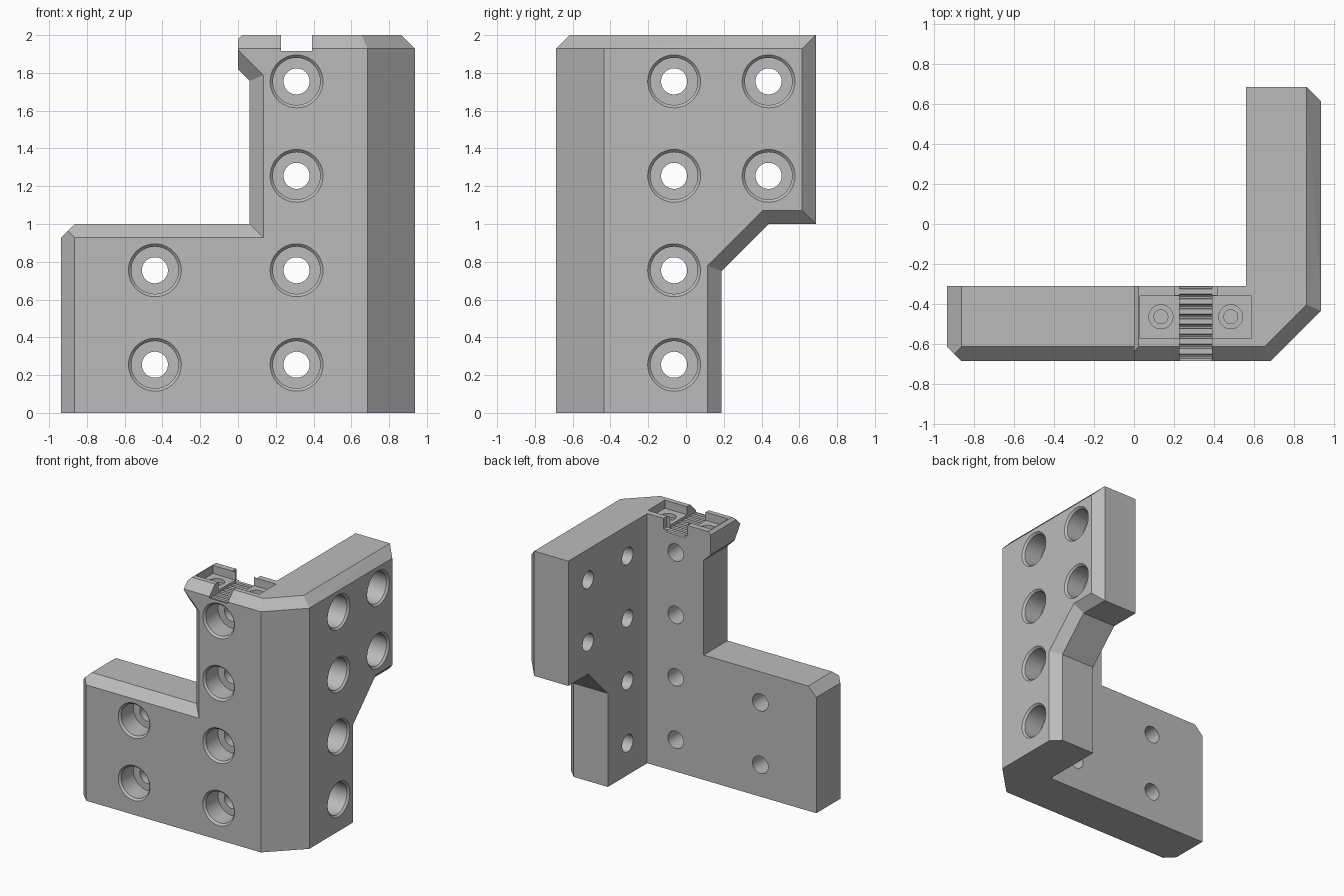
import bpy, bmesh, math
from mathutils import Vector, Matrix

old = bpy.data.objects.get("Cube")
if old:
    bpy.data.objects.remove(old, do_unlink=True)

X, Y, H, T, C = 0.937, 0.687, 2.0, 0.375, 0.072   # half sizes, height, wall, bevel
S = math.sqrt(0.5)
FRONT, RIGHT, TOP = (0, -1, 0), (1, 0, 0), (0, 0, 1)

grey = bpy.data.materials.new("plain_grey")
grey.use_nodes = True
grey.diffuse_color = (0.5, 0.5, 0.5, 1)
grey.node_tree.nodes["Principled BSDF"].inputs["Base Color"].default_value = (0.5, 0.5, 0.5, 1)


def to_object(bm, name):
    bmesh.ops.recalc_face_normals(bm, faces=bm.faces[:])
    mesh = bpy.data.meshes.new(name)
    bm.to_mesh(mesh)
    bm.free()
    mesh.materials.append(grey)
    obj = bpy.data.objects.new(name, mesh)
    bpy.context.collection.objects.link(obj)
    return obj


def add_box(bm, lo, hi):
    lo, hi = Vector(lo), Vector(hi)
    m = Matrix.Translation((lo + hi) / 2) @ Matrix.Diagonal((hi - lo).to_4d())
    bmesh.ops.create_cube(bm, size=1, matrix=m)


def cut(bm, point, normal):
    """Remove everything on the outer side of a plane and close the cut."""
    geom = bm.verts[:] + bm.edges[:] + bm.faces[:]
    res = bmesh.ops.bisect_plane(bm, geom=geom, plane_co=point, plane_no=normal, clear_outer=True)
    edges = [e for e in res["geom_cut"] if isinstance(e, bmesh.types.BMEdge) and e.is_boundary]
    if edges:
        bmesh.ops.contextual_create(bm, geom=edges)


def bevel_between(bm, a, pa, b, pb):
    """45 degree bevel of the edge where face a (through pa) meets face b (through pb)."""
    a, b = Vector(a), Vector(b)
    n = a + b
    # point lying on face a, and C inwards from face b
    p = a * a.dot(Vector(pa)) + b * (b.dot(Vector(pb)) - C)
    cut(bm, p, n)


def block(name, lo, hi, *cuts):
    bm = bmesh.new()
    add_box(bm, lo, hi)
    for point, normal in cuts:
        cut(bm, point, normal)
    # bevels shared by the whole bracket: corner, and the three top edges
    corner = Vector((S, -S, 0))
    at = Vector((0.685, -Y, 0))
    cut(bm, at, corner)
    bevel_between(bm, FRONT, (0, -Y, 0), TOP, (0, 0, H))
    bevel_between(bm, RIGHT, (X, 0, 0), TOP, (0, 0, H))
    bevel_between(bm, corner, at, TOP, (0, 0, H))
    return to_object(bm, name)


def boolean(target, tool, op):
    mod = target.modifiers.new(op, "BOOLEAN")
    mod.operation, mod.object, mod.solver = op, tool, "EXACT"
    bpy.context.view_layer.objects.active = target
    bpy.ops.object.modifier_apply(modifier=mod.name)
    bpy.data.objects.remove(tool, do_unlink=True)


def lathe(bm, profile, matrix, sides=48):
    """Closed solid turned around local z; profile is (radius, height) pairs."""
    rings = []
    for r, h in profile:
        rings.append([bm.verts.new(matrix @ Vector((r * math.cos(a), r * math.sin(a), h)))
                      for a in (math.tau * i / sides for i in range(sides))])
    for low, high in zip(rings, rings[1:]):
        for i in range(sides):
            j = (i + 1) % sides
            bm.faces.new((low[i], low[j], high[j], high[i]))
    bm.faces.new(rings[0])
    bm.faces.new(rings[-1])


BACK = -Y + T       # rear of the front wall
IN = X - T          # inner face of the side wall

# Front wall: low arm, tall column, flared head
bracket = block("corner_bracket", (0.062, -Y, 0), (X, BACK, H),
                ((0.062 + C, -Y, 0), (-1, -1, 0)))
arm = block("low_arm", (-X, -Y, 0), (0.5, BACK, 1),
            ((-X + C, -Y, 0), (-1, -1, 0)),
            ((0, -Y, 1 - C), (0, -1, 1)),
            ((-X, 0, 1 - C), (-1, 0, 1)))
head = block("flared_head", (0, -Y, 1.4), (0.5, BACK, H),
             ((0, 0, 1.82), (-1, 0, -1)),
             ((0, -Y + C, 1.82), (-S, -1, -S)),
             ((0, 0, H - 0.022), (-1, 0, 1)))

# Side wall: lower leg, diagonal step, upper wing
leg = block("side_leg", (IN, -Y, 0), (X, 0.187, H),
            ((X, 0.187 - C, 0), (1, 1, 0)))
step = block("side_step", (IN, -Y, 0), (X, Y, H),
             ((0, 0.437, 1), (0, 1, -1)),
             ((X - C, 0.437, 1), (1, S, -S)),
             ((X, Y - C, 0), (1, 1, 0)))
wing = block("side_wing", (IN, -Y, 1), (X, Y, H),
             ((X, Y - C, 0), (1, 1, 0)),
             ((X, 0, 1 + C), (1, 0, -1)))
for part in (arm, head, leg, step, wing):
    boolean(bracket, part, "UNION")

# Counterbored bolt holes through both walls
bore = [(0.155, -0.015), (0.125, 0.015), (0.125, 0.17), (0.069, 0.17), (0.069, T + 0.05)]
heights = [0.255 + 0.5 * i for i in range(4)]
bm = bmesh.new()
into_front = Matrix.Rotation(-math.pi / 2, 4, "X")
into_side = Matrix.Rotation(-math.pi / 2, 4, "Y")
for i, z in enumerate(heights):
    lathe(bm, bore, Matrix.Translation((0.31, -Y, z)) @ into_front)
    lathe(bm, bore, Matrix.Translation((X, -0.063, z)) @ into_side)
    if i < 2:
        lathe(bm, bore, Matrix.Translation((-0.44, -Y, z)) @ into_front)
    else:
        lathe(bm, bore, Matrix.Translation((X, 0.437, z)) @ into_side)
boolean(bracket, to_object(bm, "bolt_hole_cutter"), "DIFFERENCE")

# Clamp pocket in the top
bm = bmesh.new()
add_box(bm, (0.03, -0.575, 1.935), (0.59, -0.36, 2.1))
boolean(bracket, to_object(bm, "pocket_cutter"), "DIFFERENCE")

# Small stepped screw holes in the pocket floor
bm = bmesh.new()
for x in (0.135, 0.485):
    lathe(bm, [(0.035, -0.25), (0.035, -0.03), (0.06, -0.03), (0.06, 0.05)],
          Matrix.Translation((x, -0.465, 1.935)), 32)
boolean(bracket, to_object(bm, "screw_hole_cutter"), "DIFFERENCE")

# Belt channel with a toothed floor, extruded across the notch
pitch, depth = 0.05, 0.019
outline = [(-Y - 0.1, 2.1), (-Y - 0.1, 1.915)]
y = -Y + 0.012
while y < BACK:
    outline += [(y + dy, 1.915 - d) for dy, d in
                ((0, 0), (0.004, 0.7 * depth), (0.012, depth), (0.02, 0.7 * depth), (0.024, 0))]
    y += pitch
outline += [(BACK + 0.1, 1.915), (BACK + 0.1, 2.1)]
bm = bmesh.new()
face = bm.faces.new([bm.verts.new((0.228, py, pz)) for py, pz in outline])
ext = bmesh.ops.extrude_face_region(bm, geom=[face])
bmesh.ops.translate(bm, vec=(0.164, 0, 0),
                    verts=[v for v in ext["geom"] if isinstance(v, bmesh.types.BMVert)])
boolean(bracket, to_object(bm, "belt_channel_cutter"), "DIFFERENCE")

# Wider mouth at the rear of the channel
bm = bmesh.new()
add_box(bm, (0.203, -0.355, 1.915), (0.417, BACK + 0.1, 2.1))
boolean(bracket, to_object(bm, "channel_mouth_cutter"), "DIFFERENCE")

# Smooth bores, crisp edges
bpy.ops.object.select_all(action="DESELECT")
bracket.select_set(True)
bpy.context.view_layer.objects.active = bracket
bpy.ops.object.shade_smooth_by_angle(angle=math.radians(25))
